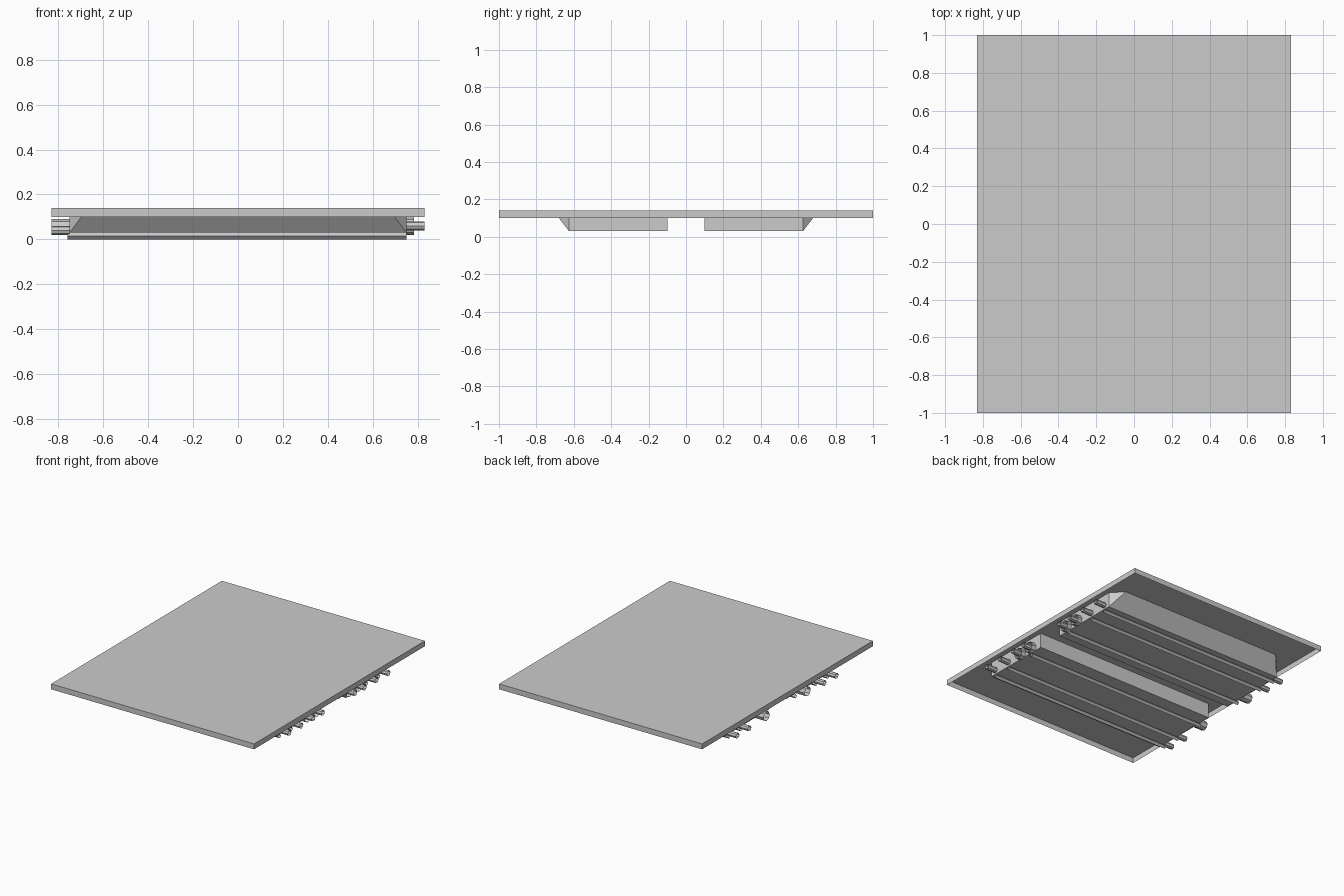
import bpy
import bmesh
from math import radians
from mathutils import Matrix

cube = bpy.data.objects.get("Cube")
if cube:
    bpy.data.objects.remove(cube, do_unlink=True)

# Single grey finish
grey = bpy.data.materials.new("plain_grey")
grey.use_nodes = True
grey.diffuse_color = (0.6, 0.6, 0.6, 1)
grey.node_tree.nodes["Principled BSDF"].inputs["Base Color"].default_value = (0.6, 0.6, 0.6, 1)


def finish(name, bm):
    mesh = bpy.data.meshes.new(name)
    bm.to_mesh(mesh)
    bm.free()
    mesh.materials.append(grey)
    obj = bpy.data.objects.new(name, mesh)
    bpy.context.collection.objects.link(obj)
    return obj


def hull(name, points, open_side):
    """Convex shell with its top (1) or bottom (-1) face left open."""
    bm = bmesh.new()
    verts = [bm.verts.new(p) for p in points]
    bmesh.ops.convex_hull(bm, input=verts)
    bmesh.ops.dissolve_limit(bm, angle_limit=radians(1), verts=bm.verts, edges=bm.edges)
    bmesh.ops.recalc_face_normals(bm, faces=bm.faces)
    lids = [f for f in bm.faces if f.normal.z * open_side > 0.99]
    bmesh.ops.delete(bm, geom=lids, context="FACES")
    return finish(name, bm)


def open_pipe(name, x0, x1, y, z, radius, sides=8):
    """Uncapped tube running along x."""
    bm = bmesh.new()
    bmesh.ops.create_cone(bm, cap_ends=False, segments=sides, radius1=radius,
                          radius2=radius, depth=x1 - x0)
    place = Matrix.Translation(((x0 + x1) / 2, y, z)) @ Matrix.Rotation(radians(90), 4, "Y")
    bmesh.ops.transform(bm, matrix=place, verts=bm.verts)
    return finish(name, bm)


# Top sheet with a turned-down rim, open beneath
HALF_X, RIM, TOP = 0.832, 0.10, 0.14
hull("top_panel", [(x, y, z) for x in (-HALF_X, HALF_X) for y in (-1, 1) for z in (RIM, TOP)], -1)

for side, label in ((-1, "front"), (1, "back")):
    # Tub reaching up to the sheet, with a sloped outer wall and clipped corners
    points = []
    for x in (-1, 1):
        points += [(x * 0.75, side * y, z) for y in (0.10, 0.625) for z in (0.03, TOP)]
        points.append((x * 0.67, side * 0.711, TOP))
    hull(label + "_tub", points, 1)

    # Long pipes slung beneath the tub
    for i, y in enumerate((0.20, 0.44, 0.58)):
        open_pipe(f"{label}_long_pipe_{i}", -0.76, 0.75, side * y, 0.015, 0.015, 4)

    # Collars and stubs at the left end
    for i, y in enumerate((0.19, 0.30)):
        open_pipe(f"{label}_left_collar_{i}", 0.75, 0.785, side * y, 0.06, 0.04)
    for i, y in enumerate((0.19, 0.30, 0.44, 0.58)):
        open_pipe(f"{label}_left_stub_{i}", 0.75, 0.83, side * y, 0.06, 0.02)

    # Wide socket and stubs at the right end
    open_pipe(f"{label}_right_socket", -0.83, -0.75, side * 0.24, 0.055, 0.035)
    for i, y in enumerate((0.44, 0.58)):
        open_pipe(f"{label}_right_stub_{i}", -0.83, -0.75, side * y, 0.04, 0.02)
